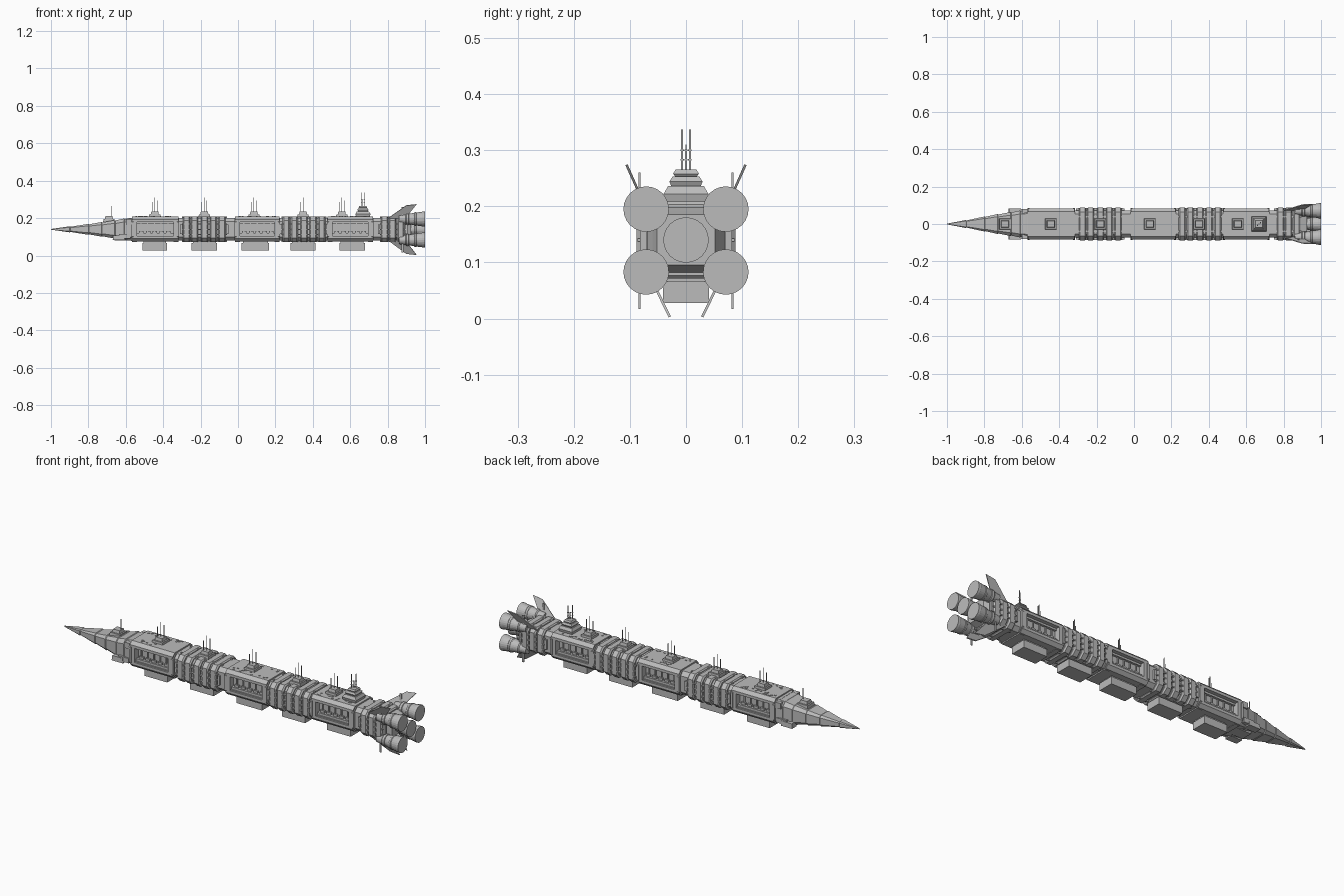
import bpy, bmesh, random
from mathutils import Vector

random.seed(4)
if "Cube" in bpy.data.objects:
    bpy.data.objects.remove(bpy.data.objects["Cube"])

grey = bpy.data.materials.new("hull grey")
grey.use_nodes = True
grey.diffuse_color = (0.5, 0.5, 0.5, 1)
grey.node_tree.nodes["Principled BSDF"].inputs["Base Color"].default_value = (0.5, 0.5, 0.5, 1)
MID = 0.14  # height of the ship's axis


def finish(name, bm):
    bmesh.ops.recalc_face_normals(bm, faces=bm.faces)
    mesh = bpy.data.meshes.new(name)
    bm.to_mesh(mesh)
    bm.free()
    mesh.materials.append(grey)
    ob = bpy.data.objects.new(name, mesh)
    bpy.context.collection.objects.link(ob)
    return ob


def bridge(bm, rings):
    """Skin a list of equal vertex loops and cap both ends."""
    loops = [[bm.verts.new(p) for p in ring] for ring in rings]
    n = len(loops[0])
    for a, b in zip(loops, loops[1:]):
        for i in range(n):
            j = (i + 1) % n
            bm.faces.new((a[i], a[j], b[j], b[i]))
    bm.faces.new(loops[0])
    bm.faces.new(loops[-1])


def box(bm, x, y, z, taper=1.0):
    """Box from ranges; taper shrinks the top (or widens it if above one)."""
    cx, cy = sum(x) / 2, sum(y) / 2
    rings = []
    for level, s in ((z[0], 1), (z[1], taper)):
        hx, hy = (x[1] - x[0]) / 2 * s, (y[1] - y[0]) / 2 * s
        rings.append([(cx + u * hx, cy + v * hy, level)
                      for u, v in ((-1, -1), (1, -1), (1, 1), (-1, 1))])
    bridge(bm, rings)


def octagon(x, hw, hh, z=MID, cut=0.26):
    c = cut * hw
    pts = [(hw, hh - c), (hw - c, hh), (c - hw, hh), (-hw, hh - c),
           (-hw, c - hh), (c - hw, -hh), (hw - c, -hh), (hw, c - hh)]
    return [(x, y, z + dz) for y, dz in pts]


def loft(name, stations):
    bm = bmesh.new()
    bridge(bm, [octagon(*s) for s in stations])
    return finish(name, bm)


def extrude_x(bm, profile, x0, x1):
    bridge(bm, [[(x, y, z) for y, z in profile] for x in (x0, x1)])


# Nose spike with slightly stepped plating
stations = [(-1, 0.002, 0.002)]
for x, hw, hh in ((-0.9, 0.021, 0.016), (-0.8, 0.04, 0.029), (-0.73, 0.053, 0.039),
                  (-0.66, 0.064, 0.049), (-0.61, 0.072, 0.058)):
    stations += [(x, hw, hh), (x + 0.004, hw - 0.002, hh - 0.002)]
stations.append((-0.56, 0.078, 0.063))
loft("nose", stations)

bm = bmesh.new()
for s in (-1, 1):
    box(bm, (-0.67, -0.605), sorted((s * 0.045, s * 0.084)), (0.083, 0.108), 0.92)
    box(bm, (-0.635, -0.575), sorted((s * 0.05, s * 0.08)), (0.09, 0.115))
    box(bm, (-0.6, -0.57), sorted((s * 0.04, s * 0.08)), (0.165, 0.195))
box(bm, (-0.66, -0.57), (-0.03, 0.03), (0.08, 0.1))
finish("nose_pods", bm)

# Continuous inner hull and tapered tail block
loft("inner_hull", [(-0.58, 0.073, 0.061), (0.88, 0.073, 0.061),
                    (0.905, 0.06, 0.052), (0.925, 0.052, 0.045)]).hide_render = False
inner = bpy.data.objects["inner_hull"]
bay_spans = [(-0.57, -0.315), (-0.02, 0.225), (0.475, 0.725)]

# Side recesses cut through the inner hull
bm = bmesh.new()
for a, b in bay_spans:
    for s in (-1, 1):
        box(bm, (a + 0.028, b - 0.028), sorted((s * 0.05, s * 0.12)), (0.108, 0.178))
cutter = finish("bay_cutter", bm)
cutter.hide_render = True
mod = inner.modifiers.new("bays", "BOOLEAN")
mod.operation = "DIFFERENCE"
mod.object = cutter
bpy.context.view_layer.update()
cut_mesh = bpy.data.meshes.new_from_object(inner.evaluated_get(bpy.context.evaluated_depsgraph_get()))
inner.modifiers.clear()
inner.data = cut_mesh
bpy.data.objects.remove(cutter)

# Armoured box modules: roof, keel, end frames and bay machinery
roof = [(0.082, 0.178), (0.082, 0.192), (0.066, 0.208), (-0.066, 0.208),
        (-0.082, 0.192), (-0.082, 0.178)]
keel = [(y, 0.283 - z) for y, z in roof]
for i, (a, b) in enumerate(bay_spans):
    bm = bmesh.new()
    extrude_x(bm, roof, a + 0.004, b - 0.004)
    extrude_x(bm, keel, a + 0.004, b - 0.004)
    for x in (a + 0.004, b - 0.03):
        bridge(bm, [octagon(x, 0.082, 0.067), octagon(x + 0.026, 0.082, 0.067)])
    for x in (a, b - 0.012):
        bridge(bm, [octagon(x, 0.085, 0.061), octagon(x + 0.012, 0.085, 0.061)])
    finish(f"armour_module_{i + 1}", bm)
    bm = bmesh.new()
    for s in (-1, 1):
        box(bm, (a + 0.03, b - 0.03), sorted((s * 0.045, s * 0.068)), (0.105, 0.12))
        box(bm, (a + 0.03, b - 0.03), sorted((s * 0.045, s * 0.062)), (0.168, 0.18))
        for k in range(5):
            x = a + 0.042 + k * 0.036
            box(bm, (x, x + 0.024), sorted((s * 0.045, s * 0.06)), (0.12, 0.132))
            box(bm, (x + 0.006, x + 0.012), sorted((s * 0.045, s * 0.056)), (0.13, 0.17))
    finish(f"bay_machinery_{i + 1}", bm)
    bm = bmesh.new()
    for _ in range(26):
        x, y = random.uniform(a + 0.02, b - 0.03), random.uniform(0.035, 0.06)
        y *= random.choice((-1, 1))
        box(bm, (x, x + 0.008), (y - 0.003, y + 0.003), (0.206, 0.2105))
    finish(f"roof_fittings_{i + 1}", bm)

# Ribbed modules
rib_groups = [(-0.275, -0.232, -0.18, -0.132, -0.085), (0.258, 0.301, 0.353, 0.401, 0.448),
              (0.783, 0.827, 0.87)]
for i, group in enumerate(rib_groups):
    bm = bmesh.new()
    for x in group:
        bridge(bm, [octagon(x + dx, 0.088 * f, 0.069 * f) for dx, f in
                    ((-0.019, 0.92), (-0.013, 1), (0.013, 1), (0.019, 0.92))])
    lo, hi = group[0] - 0.025, group[-1] + 0.025
    for s in (-1, 1):
        for z in (0.112, 0.14, 0.168):
            box(bm, (lo, hi), sorted((s * 0.07, s * 0.0865)), (z - 0.003, z + 0.003))
        for z in ((0.198, 0.2075), (0.073, 0.082)):
            box(bm, (lo, hi), sorted((s * 0.035, s * 0.043)), z)
        for x in (lo - 0.01, hi - 0.002):
            box(bm, (x, x + 0.012), sorted((s * 0.07, s * 0.082)), (0.115, 0.165))
    finish(f"rib_section_{i + 1}", bm)

# Belly pods, widest at the hull
bm = bmesh.new()
for x, half in ((-0.445, 0.066), (-0.18, 0.068), (0.093, 0.074), (0.348, 0.067), (0.61, 0.068)):
    box(bm, (x - half, x + half), (-0.041, 0.041), (0.028, 0.066))
    box(bm, (x - half * 0.9, x + half * 0.9), (-0.034, 0.034), (0.06, 0.085))
finish("belly_pods", bm)


def mast(bm, x, y, z0, z1, r=0.0012):
    box(bm, (x - r, x + r), (y - r, y + r), (z0, z1))


# Small sensor turrets with masts
bm = bmesh.new()
for x, z, small in ((-0.69, 0.182, True), (-0.445, 0.206, False), (-0.18, 0.206, False),
                    (0.085, 0.206, False), (0.348, 0.206, False), (0.555, 0.206, False)):
    box(bm, (x - 0.032, x + 0.032), (-0.03, 0.03), (z - 0.012, z + 0.013), 0.92)
    box(bm, (x - 0.022, x + 0.022), (-0.02, 0.02), (z + 0.013, z + 0.028), 0.85)
    if small:
        mast(bm, x + 0.015, 0, z + 0.02, 0.265)
    else:
        for dx, y, top in ((-0.013, -0.008, 0.285), (0, 0, 0.31), (0.013, 0.008, 0.295)):
            mast(bm, x + dx, y, z + 0.02, top)
finish("sensor_turrets", bm)

# Stepped command tower
bm = bmesh.new()
for half, z0, z1, t in ((0.036, 0.205, 0.222, 1.12), (0.04, 0.222, 0.236, 0.8),
                        (0.026, 0.236, 0.244, 1.15), (0.03, 0.244, 0.253, 0.8),
                        (0.019, 0.253, 0.258, 1.2), (0.023, 0.258, 0.266, 0.8)):
    box(bm, (0.668 - half, 0.668 + half), (-half, half), (z0, z1), t)
for x, y, top in ((0.66, -0.007, 0.337), (0.676, 0.007, 0.337), (0.668, 0, 0.302)):
    mast(bm, x, y, 0.26, top, 0.0015)
    for z in (0.283, 0.3):
        mast(bm, x, y, z - 0.0015, z + 0.0015, 0.003)
finish("command_tower", bm)

# Five flared engine bells
bell = [(0.86, 0.022), (0.895, 0.026), (0.9, 0.031), (0.912, 0.031), (0.914, 0.028),
        (0.94, 0.033), (0.943, 0.036), (0.952, 0.037), (0.955, 0.035), (0.985, 0.039),
        (0.988, 0.0405), (1.0, 0.0405)]
circle = bmesh.new()
bmesh.ops.create_circle(circle, segments=24, radius=1)
spokes = [v.co.copy() for v in circle.verts]
circle.free()
for name, y, z in (("upper_left", 0.071, 0.195), ("upper_right", -0.071, 0.195),
                   ("lower_left", 0.071, 0.083), ("lower_right", -0.071, 0.083),
                   ("centre", 0, 0.14)):
    bm = bmesh.new()
    bridge(bm, [[(x, y + p.x * r, z + p.y * r) for p in spokes] for x, r in bell])
    finish("engine_" + name, bm)

# Swept tail fins and slim vertical blades, mirrored left and right
fin_outline = [(0.8, 0), (0.9, 0.92), (0.955, 1), (0.915, 0.35), (0.905, 0)]
for side, s in (("left", 1), ("right", -1)):
    for level, root, tip in (("upper", (0.072, 0.198), (0.106, 0.274)),
                             ("lower", (0.068, 0.083), (0.029, 0.003))):
        a, b = Vector((0, s * root[0], root[1])), Vector((0, s * tip[0], tip[1]))
        normal = (b - a).cross(Vector((1, 0, 0))).normalized() * 0.0022
        bm = bmesh.new()
        bridge(bm, [[a.lerp(b, t) + Vector((x, 0, 0)) + n for x, t in fin_outline]
                    for n in (normal, -normal)])
        finish(f"{level}_{side}_fin", bm)
    bm = bmesh.new()
    for z in ((0.19, 0.26), (0.017, 0.09)):
        box(bm, (0.875, 0.885), (s * 0.083 - 0.0015, s * 0.083 + 0.0015), z)
    finish(f"{side}_blades", bm)
